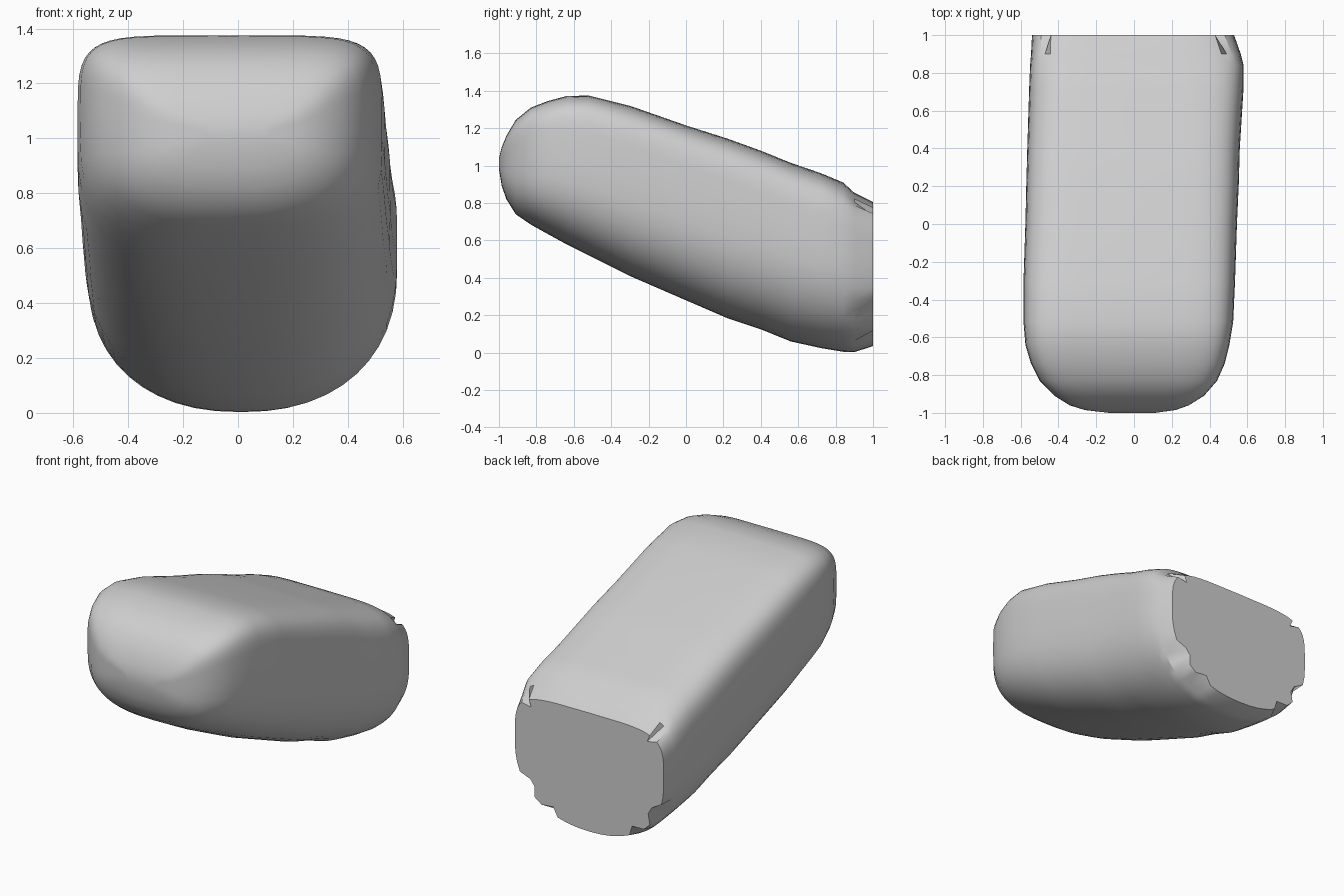
import bpy
import bmesh
from math import sin, cos, tau, copysign

cube = bpy.data.objects.get("Cube")
if cube:
    bpy.data.objects.remove(cube, do_unlink=True)

SIDES = 48

# Stations along the body: y, underside z, top z, right x, left x
STATIONS = [
    (-1.0, .98, 1.04, -.13, .11),
    (-.985, .89, 1.1, -.26, .22),
    (-.96, .82, 1.16, -.34, .29),
    (-.91, .74, 1.245, -.42, .37),
    (-.83, .685, 1.31, -.5, .44),
    (-.74, .635, 1.345, -.545, .48),
    (-.64, .58, 1.372, -.575, .505),
    (-.52, .52, 1.375, -.585, .525),
    (-.3, .41, 1.32, -.585, .535),
    (0, .28, 1.215, -.575, .545),
    (.22, .185, 1.145, -.57, .555),
    (.4, .125, 1.08, -.565, .56),
    (.56, .06, 1.015, -.56, .57),
    (.72, .025, .96, -.555, .58),
    (.84, .005, .91, -.55, .58),
    (.9, .003, .855, -.545, .565),
    (1.0, .035, .805, -.54, .53),
]


def power(value, exponent):
    """Signed power used by the rounded box section."""
    return copysign(abs(value) ** exponent, value)


def section(y, low, high, right, left):
    """Rounded box section: square shoulders above, round belly below."""
    centre_x, half_width = (left + right) / 2, (left - right) / 2
    centre_z = low + (high - low) * (.54 + .02 * (y + 1))
    shoulder = 6 - .6 * (y + 1)
    belly = 2.8 - .28 * (y + 1)
    points = []
    for i in range(SIDES):
        angle = tau * i / SIDES
        above = sin(angle) > 0
        n = shoulder if above else belly
        half_height = high - centre_z if above else centre_z - low
        points.append((centre_x + half_width * power(cos(angle), 2 / n), y,
                       centre_z + half_height * power(sin(angle), 2 / n)))
    return points


bm = bmesh.new()
rings = [[bm.verts.new(p) for p in section(*s)] for s in STATIONS]

# Skin between neighbouring sections
for near, far in zip(rings, rings[1:]):
    for i in range(SIDES):
        j = (i + 1) % SIDES
        bm.faces.new((near[i], near[j], far[j], far[i]))

# Chipped edge around the cut rear end
rear = rings[-1]
middle_z = sum(v.co.z for v in rear) / SIDES
for index in (6, 18, 27, 28, 31, 40, 43, 44):
    v = rear[index]
    v.co.x *= .9
    v.co.z = middle_z + (v.co.z - middle_z) * .9

# Nose and flat rear caps
bm.faces.new(rings[0])
bm.faces.new(rear)
bmesh.ops.recalc_face_normals(bm, faces=bm.faces)

mesh = bpy.data.meshes.new("body")
bm.to_mesh(mesh)
bm.free()
body = bpy.data.objects.new("body", mesh)
bpy.context.collection.objects.link(body)

# Single plain grey
grey = bpy.data.materials.new("light grey")
grey.use_nodes = True
colour = (.62, .62, .62, 1)
grey.diffuse_color = colour
grey.node_tree.nodes["Principled BSDF"].inputs["Base Color"].default_value = colour
mesh.materials.append(grey)

# Smooth skin with a crisp rear edge
bpy.ops.object.select_all(action="DESELECT")
body.select_set(True)
bpy.context.view_layer.objects.active = body
bpy.ops.object.shade_smooth_by_angle(angle=.6)
